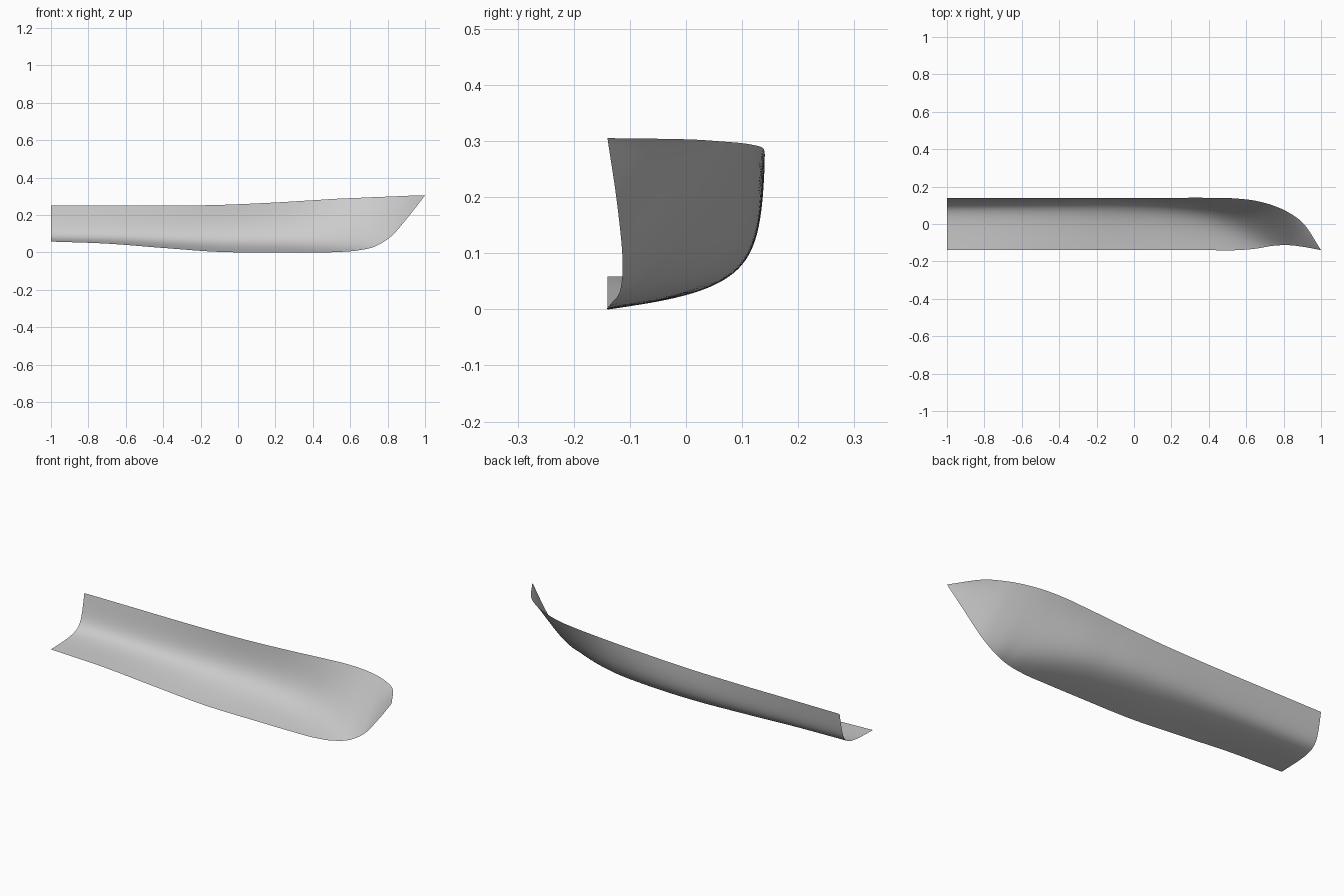
import bpy
import bmesh
from mathutils import Vector
from mathutils.geometry import interpolate_bezier

default_cube = bpy.data.objects.get("Cube")
if default_cube:
    bpy.data.objects.remove(default_cube, do_unlink=True)

SECTION_POINTS = 32
STEPS_PER_SPAN = 10

# Hull stations: x, then (y, z) of keel, lower handle, bilge handle and sheer
STATIONS = [
    (-1, (-.14, .058), (.115, .064), (.105, .066), (.14, .25)),
    (-.7, (-.14, .047), (.116, .058), (.11, .064), (.14, .25)),
    (-.4, (-.14, .024), (.115, .047), (.12, .06), (.14, .25)),
    (-.1, (-.14, .003), (.105, .034), (.132, .062), (.14, .254)),
    (.2, (-.14, 0), (.08, .029), (.12, .062), (.14, .267)),
    (.4, (-.14, 0), (.045, .027), (.09, .068), (.14, .279)),
    (.55, (-.14, .003), (-.01, .03), (.045, .078), (.136, .288)),
    (.65, (-.132, .012), (-.055, .038), (.015, .1), (.124, .292)),
    (.74, (-.117, .035), (-.075, .064), (-.005, .14), (.1, .296)),
    (.82, (-.113, .087), (-.077, .123), (-.01, .205), (.065, .299)),
    (.91, (-.123, .19), (-.088, .225), (-.045, .272), (-.002, .303)),
    (1, (-.14, .305), (-.14, .305), (-.14, .305), (-.14, .305)),
]


def make_material(name, rgb):
    mat = bpy.data.materials.new(name)
    mat.use_nodes = True
    color = (*rgb, 1)
    mat.diffuse_color = color
    mat.node_tree.nodes["Principled BSDF"].inputs["Base Color"].default_value = color
    return mat


def smooth_path(points):
    """Fair curve through points, with slopes taken along x."""
    slopes = []
    last = len(points) - 1
    for i in range(last + 1):
        before, after = points[max(i - 1, 0)], points[min(i + 1, last)]
        if 0 < i < last:
            here = points[i]
            h0, h1 = here.x - before.x, after.x - here.x
            s0, s1 = (here - before) / h0, (after - here) / h1
            slopes.append((s0 * h1 + s1 * h0) / (h0 + h1))
        else:
            slopes.append((after - before) / (after.x - before.x))
    path = [points[0]]
    for a, b, sa, sb in zip(points, points[1:], slopes, slopes[1:]):
        reach = (b.x - a.x) / 3
        path += interpolate_bezier(a, a + sa * reach, b - sb * reach, b,
                                   STEPS_PER_SPAN + 1)[1:]
    return path


# Four fair lines run the length of the hull and steer its cross-sections
lines = [smooth_path([Vector((s[0], *s[k])) for s in STATIONS]) for k in range(1, 5)]

# Half hull shell, lofted from stern to bow tip
bm = bmesh.new()
rows = [[bm.verts.new(p) for p in interpolate_bezier(*handles, SECTION_POINTS)]
        for handles in zip(*lines)]
for row, following in zip(rows, rows[1:]):
    for j in range(SECTION_POINTS - 1):
        bm.faces.new((row[j], row[j + 1], following[j + 1], following[j]))
bmesh.ops.remove_doubles(bm, verts=bm.verts, dist=.00001)
for face in bm.faces:
    face.smooth = True

mesh = bpy.data.meshes.new("half_hull_shell")
bm.to_mesh(mesh)
bm.free()
hull = bpy.data.objects.new("half_hull_shell", mesh)
bpy.context.collection.objects.link(hull)
mesh.materials.append(make_material("light_grey", (.6, .6, .6)))
